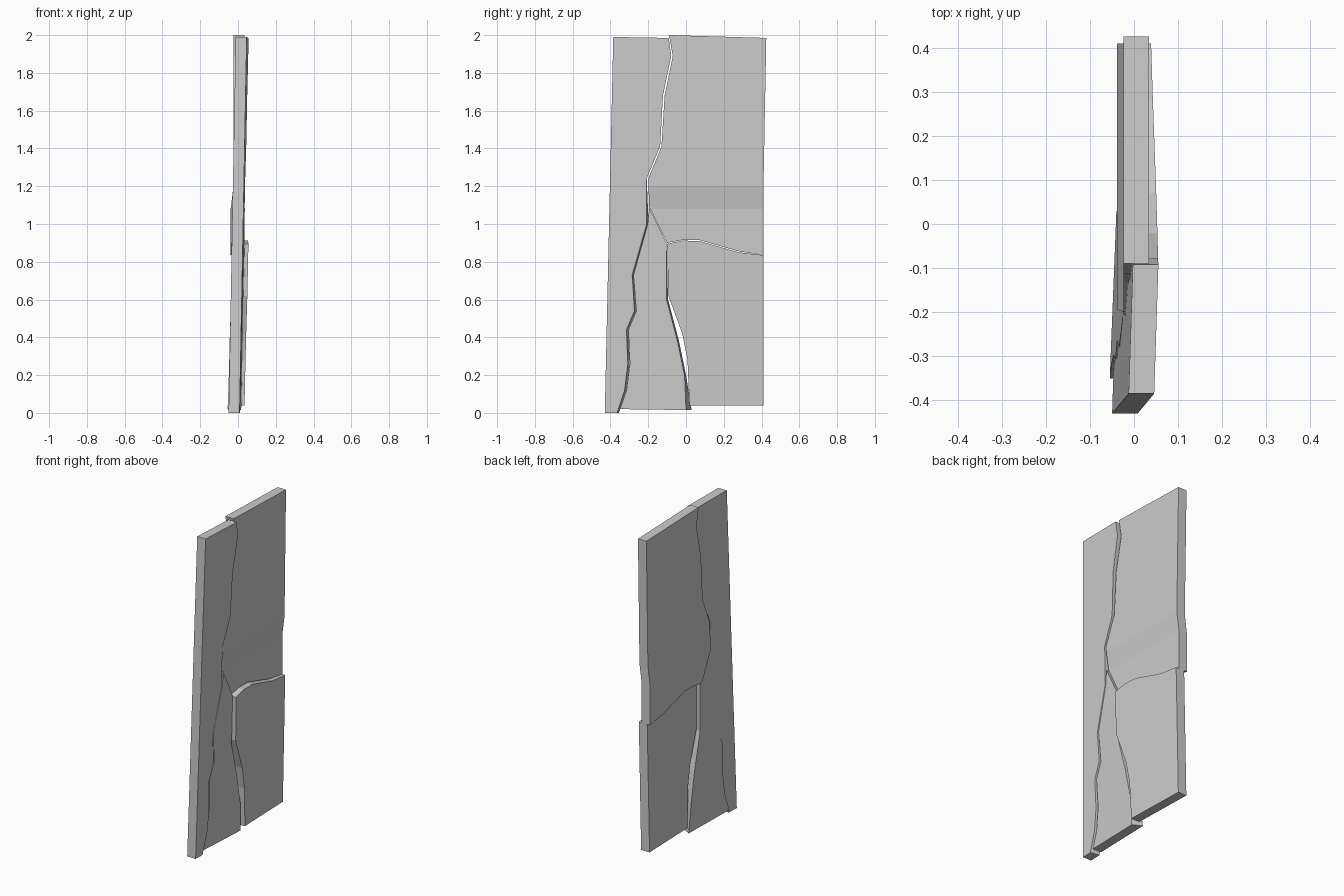
import bpy, bmesh
from mathutils import Vector

T = 0.058  # slab thickness

stone = bpy.data.materials.new("grey stone")
stone.diffuse_color = (0.6, 0.6, 0.6, 1)


def piece(name, outline, depth, creases=()):
    """Slab from a (y, z[, back shift]) outline; depth(y, z) gives its mid plane."""
    bm = bmesh.new()
    front, back = [], []
    for p in outline:
        dy = p[2] if len(p) > 2 else 0
        front.append(bm.verts.new((T / 2, p[0], p[1])))
        back.append(bm.verts.new((-T / 2, p[0] + dy, p[1])))
    bm.faces.new(front)
    bm.faces.new(back[::-1])
    n = len(outline)
    for i in range(n):
        j = (i + 1) % n
        bm.faces.new((front[j], front[i], back[i], back[j]))
    for z in creases:
        bmesh.ops.bisect_plane(bm, geom=bm.verts[:] + bm.edges[:] + bm.faces[:],
                               plane_co=Vector((0, 0, z)), plane_no=Vector((0, 0, 1)))
    for v in bm.verts:
        v.co.x += depth(v.co.y, v.co.z)
    bmesh.ops.recalc_face_normals(bm, faces=bm.faces[:])
    me = bpy.data.meshes.new(name)
    bm.to_mesh(me)
    bm.free()
    me.materials.append(stone)
    ob = bpy.data.objects.new(name, me)
    bpy.context.collection.objects.link(ob)
    return ob


# long strip on the left, leaning back
piece("left_strip", [
    (-0.43, 0), (-0.365, 0, 0.01), (-0.325, 0.12, 0.01), (-0.308, 0.26, 0.01),
    (-0.315, 0.44, 0.01), (-0.273, 0.54, 0.01), (-0.285, 0.73, 0.01),
    (-0.208, 1.0, 0.01), (-0.208, 1.24), (-0.137, 1.41), (-0.122, 1.68),
    (-0.078, 1.89), (-0.092, 1.985), (-0.385, 1.99)],
    lambda y, z: -0.0065 + 0.033 * y + 0.0181 * z)

# large upper piece, pushed back below the crease
piece("upper_slab", [
    (-0.195, 1.09), (-0.1, 0.9), (-0.02, 0.915), (0.07, 0.915), (0.28, 0.855),
    (0.41, 0.835), (0.41, 1.19), (0.425, 1.985), (-0.09, 2.0), (-0.07, 1.89),
    (-0.113, 1.68), (-0.13, 1.41), (-0.2, 1.24)],
    lambda y, z: 0.005 - 0.015 * min(1, max(0, (1.2 - z) / 0.12)),
    creases=(1.2, 1.08))

# lower right piece, standing proud of the front
piece("lower_right_slab", [
    (0.018, 0.04), (0.41, 0.04), (0.41, 0.835), (0.28, 0.85), (0.07, 0.91),
    (-0.02, 0.912), (-0.1, 0.895), (-0.093, 0.62), (-0.02, 0.42), (0.008, 0.28)],
    lambda y, z: 0.0053 - 0.03 * y + 0.02 * z)

# narrow splinter between the two lower cracks
piece("middle_splinter", [
    (-0.35, 0.02), (0.0, 0.015, 0.03), (-0.008, 0.2, 0.008), (-0.045, 0.38, 0.008),
    (-0.103, 0.6, 0.008), (-0.103, 0.9), (-0.195, 1.085), (-0.203, 1.0),
    (-0.278, 0.73), (-0.263, 0.54), (-0.305, 0.44), (-0.297, 0.26), (-0.315, 0.12)],
    lambda y, z: -0.0125 + 0.04 * y + 0.025 * z)
